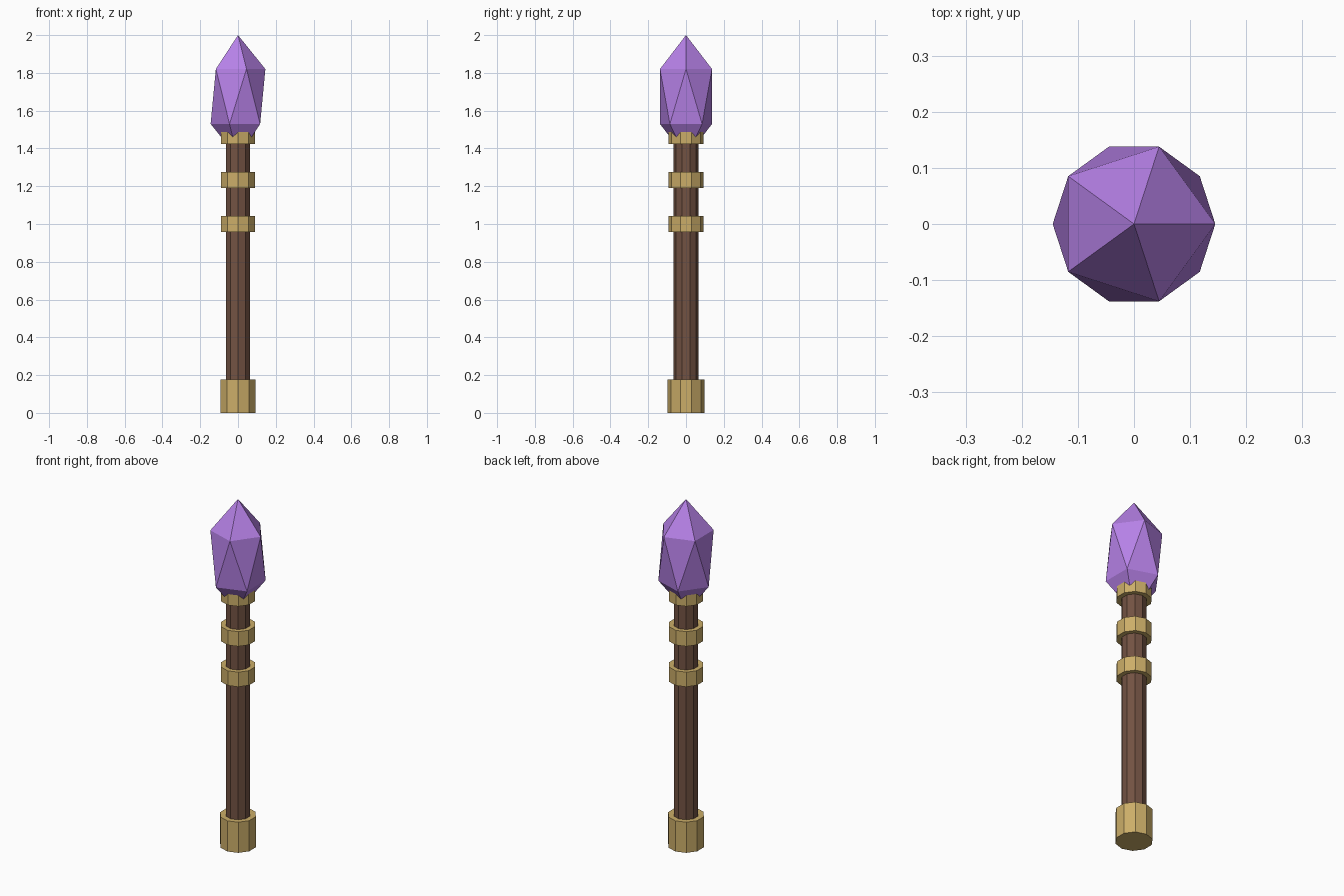
import bpy

if "Cube" in bpy.data.objects:
    bpy.data.objects.remove(bpy.data.objects["Cube"])


def material(name, color):
    mat = bpy.data.materials.new(name)
    mat.diffuse_color = color
    mat.use_nodes = True
    mat.node_tree.nodes["Principled BSDF"].inputs["Base Color"].default_value = mat.diffuse_color
    return mat


wood = material("wood", (0.17, 0.085, 0.055, 1))
gold = material("gold", (0.60, 0.42, 0.14, 1))
violet = material("violet", (0.47, 0.22, 0.80, 1))


def ten_sided(name, radius, bottom, top, mat):
    bpy.ops.mesh.primitive_cylinder_add(
        vertices=10, radius=radius, depth=top - bottom,
        location=(0, 0, (bottom + top) / 2))
    obj = bpy.context.object
    obj.name = name
    obj.data.materials.append(mat)


# Wooden shaft, gold foot and gold rings
ten_sided("shaft", 0.067, 0.05, 1.45, wood)
ten_sided("foot_cap", 0.0975, 0.0, 0.177, gold)
for name, z in (("lower_ring", 1.0), ("upper_ring", 1.234), ("crystal_collar", 1.465)):
    ten_sided(name, 0.0935, z - 0.0425, z + 0.0425, gold)

# Stretched icosahedron crystal, its lower tip sunk into the collar
bpy.ops.mesh.primitive_ico_sphere_add(subdivisions=1, radius=1, location=(0, 0, 1.675))
crystal = bpy.context.object
crystal.name = "crystal"
crystal.scale = (0.162, 0.162, 0.325)
crystal.data.materials.append(violet)
